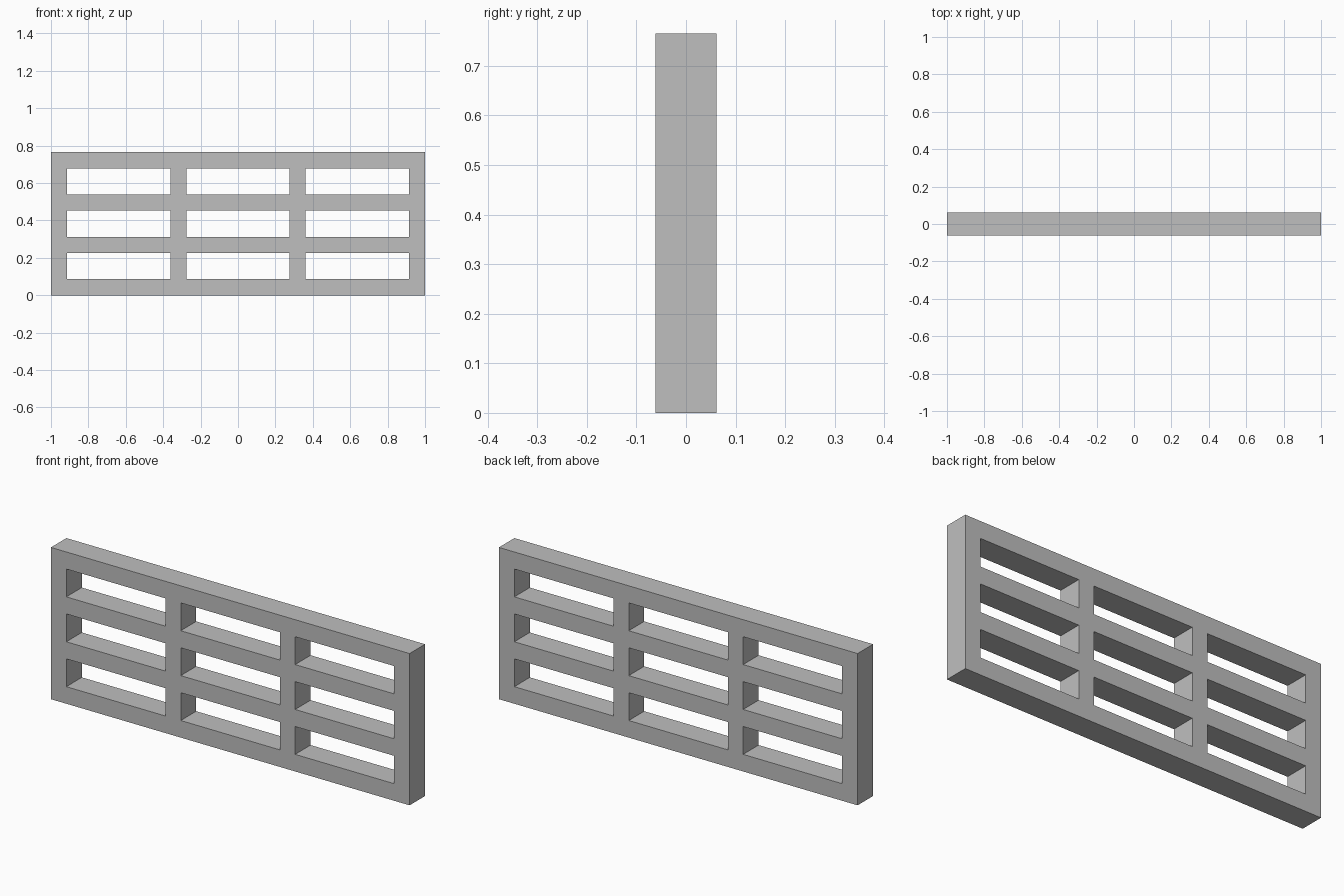
import bpy, bmesh

if "Cube" in bpy.data.objects:
    bpy.data.objects.remove(bpy.data.objects["Cube"])

LENGTH, HEIGHT, DEPTH = 2.0, 0.765, 0.123
BAR = 0.086   # width of every frame bar
HOLES = 3     # openings in each direction


def edges(start, total):
    """Bar and opening boundaries along one direction."""
    gap = (total - (HOLES + 1) * BAR) / HOLES
    cuts = []
    for i in range(HOLES + 1):
        a = start + i * (BAR + gap)
        cuts += [a, a + BAR]
    return cuts


xs = edges(-LENGTH / 2, LENGTH)
zs = edges(0, HEIGHT)

# Front face of the lattice: grid cells without the openings
bm = bmesh.new()
grid = [[bm.verts.new((x, -DEPTH / 2, z)) for z in zs] for x in xs]
for i in range(len(xs) - 1):
    for j in range(len(zs) - 1):
        if i % 2 and j % 2:
            continue
        bm.faces.new((grid[i][j], grid[i + 1][j],
                      grid[i + 1][j + 1], grid[i][j + 1]))

# Extrude to full depth, keeping the front face
front = bm.faces[:]
ext = bmesh.ops.extrude_face_region(bm, geom=front, use_keep_orig=True)
moved = [v for v in ext["geom"] if isinstance(v, bmesh.types.BMVert)]
bmesh.ops.translate(bm, verts=moved, vec=(0, DEPTH, 0))
bmesh.ops.recalc_face_normals(bm, faces=bm.faces[:])

mesh = bpy.data.meshes.new("lattice_panel")
bm.to_mesh(mesh)
bm.free()
panel = bpy.data.objects.new("lattice_panel", mesh)
bpy.context.collection.objects.link(panel)

# Plain grey finish
grey = bpy.data.materials.new("light_grey")
grey.diffuse_color = (0.52, 0.52, 0.52, 1)
grey.use_nodes = True
grey.node_tree.nodes["Principled BSDF"].inputs["Base Color"].default_value = grey.diffuse_color
mesh.materials.append(grey)
